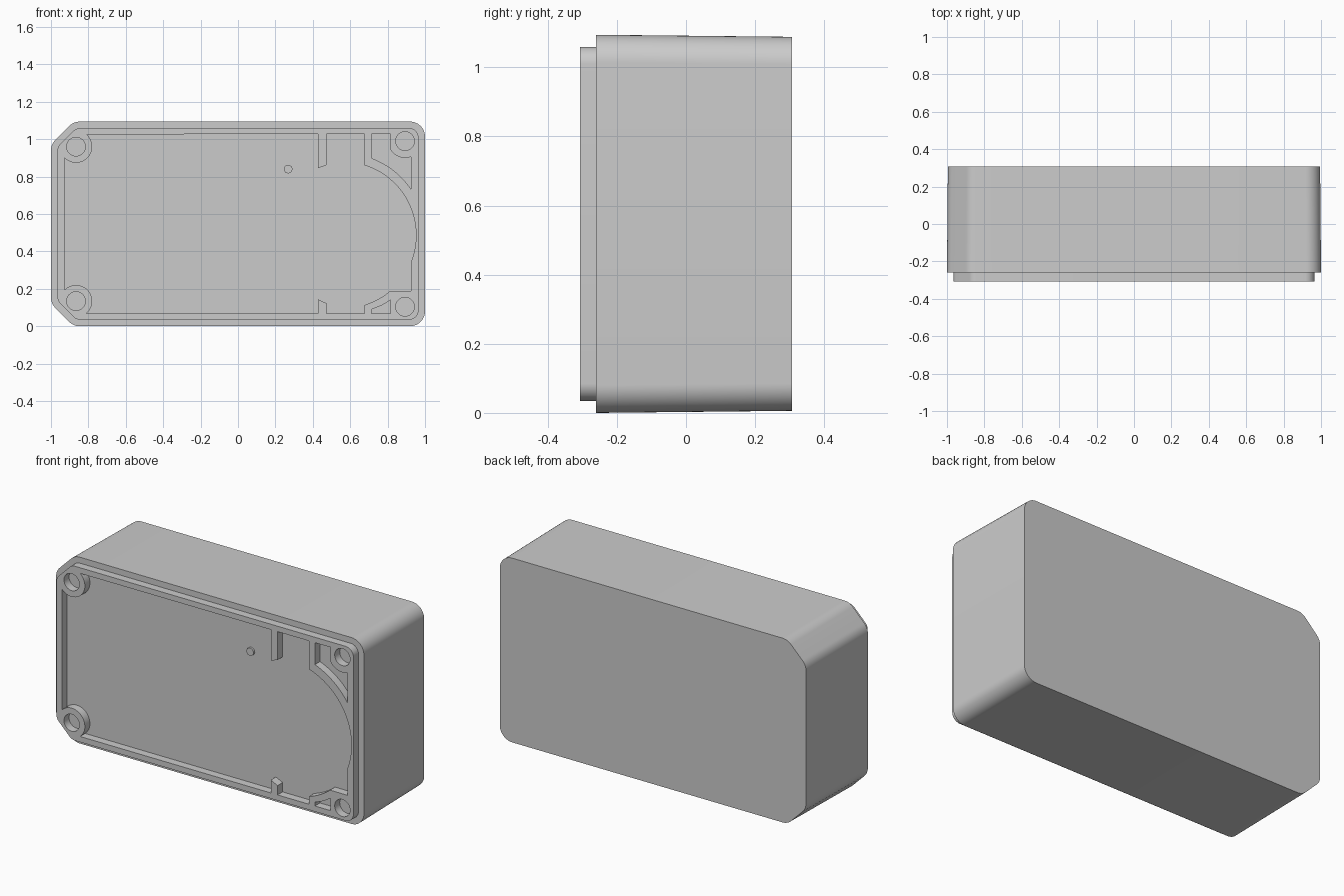
import bpy
import bmesh
from math import sin, cos, radians
from mathutils import Vector

cube = bpy.data.objects.get("Cube")
if cube:
    bpy.data.objects.remove(cube, do_unlink=True)

COLOUR = (0.6, 0.6, 0.6, 1)
grey = bpy.data.materials.new("plain grey")
grey.use_nodes = True
grey.diffuse_color = COLOUR
grey.node_tree.nodes["Principled BSDF"].inputs["Base Color"].default_value = COLOUR

HEIGHT = 1.094
MID = HEIGHT / 2
FRONT, STEP, BACK = -0.307, -0.26, 0.307


def arc(cx, cz, r, a0, a1, n=24):
    """Points on an arc between two angles in degrees."""
    angles = [radians(a0 + (a1 - a0) * i / n) for i in range(n + 1)]
    return [(cx + r * cos(a), cz + r * sin(a)) for a in angles]


def circle(cx, cz, r, n=40):
    return arc(cx, cz, r, 0, 360, n)[:-1]


def rounded(corners, r, n=8):
    """Round every corner of a convex outline with radius r."""
    out = []
    for i, c in enumerate(corners):
        c = Vector(c)
        a = (Vector(corners[i - 1]) - c).normalized()
        b = (Vector(corners[(i + 1) % len(corners)]) - c).normalized()
        half = a.angle(b) / 2
        centre = c + (a + b).normalized() * (r / sin(half))
        reach = r * cos(half) / sin(half)
        p, q = c + a * reach - centre, c + b * reach - centre
        out += [tuple(centre + p.lerp(q, k / n).normalized() * r) for k in range(n + 1)]
    return out


def outline(inset, chamfer, r):
    """Case outline: cut corners on the right side, round ones on the left."""
    x, lo, hi = 1 - inset, inset, HEIGHT - inset
    return rounded([(x, lo), (x, hi), (chamfer - x, hi), (-x, hi - chamfer),
                    (-x, lo + chamfer), (chamfer - x, lo)], r)


def finish(obj):
    """Clean the mesh, colour it and keep sharp edges."""
    bm = bmesh.new()
    bm.from_mesh(obj.data)
    bmesh.ops.remove_doubles(bm, verts=bm.verts, dist=0.0002)
    bmesh.ops.recalc_face_normals(bm, faces=bm.faces)
    bm.to_mesh(obj.data)
    bm.free()
    obj.data.materials.clear()
    obj.data.materials.append(grey)
    bpy.ops.object.select_all(action='DESELECT')
    obj.select_set(True)
    bpy.context.view_layer.objects.active = obj
    bpy.ops.object.shade_smooth_by_angle(angle=radians(30))


def plate(name, loops, y0, y1):
    """Flat plate with holes, extruded from y0 to y1."""
    curve = bpy.data.curves.new(name, 'CURVE')
    curve.dimensions = '2D'
    curve.fill_mode = 'BOTH'
    curve.extrude = (y1 - y0) / 2
    for loop in loops:
        spline = curve.splines.new('POLY')
        spline.points.add(len(loop) - 1)
        for point, (x, z) in zip(spline.points, loop):
            point.co = (x, z, 0, 1)
        spline.use_cyclic_u = True
    obj = bpy.data.objects.new(name, curve)
    bpy.context.collection.objects.link(obj)
    obj.rotation_euler.x = radians(90)
    obj.location.y = (y0 + y1) / 2
    bpy.ops.object.select_all(action='DESELECT')
    obj.select_set(True)
    bpy.context.view_layer.objects.active = obj
    bpy.ops.object.convert(target='MESH')
    finish(bpy.context.view_layer.objects.active)


# Case body, with a slight draft towards the back
bm = bmesh.new()
profile = outline(0, 0.121, 0.08)
front = [bm.verts.new((x, STEP, z)) for x, z in profile]
back = [bm.verts.new((x * 0.995, BACK, MID + (z - MID) * 0.989)) for x, z in profile]
bm.faces.new(front)
bm.faces.new(back)
for i in range(len(front)):
    bm.faces.new((front[i - 1], front[i], back[i], back[i - 1]))
mesh = bpy.data.meshes.new("case_body")
bm.to_mesh(mesh)
bm.free()
body = bpy.data.objects.new("case_body", mesh)
bpy.context.collection.objects.link(body)
finish(body)

# Recess outline: wall, screw bosses, ribs and the round seat
TOP, LOW, SIDE = 1.027, 0.068, 0.925
BOSS_X, BOSS_LOW = -0.866, 0.134
BOSS_TOP = HEIGHT - BOSS_LOW
SEAT = (0.561, 0.487)
recess = arc(BOSS_X, BOSS_TOP, 0.086, -136, 50)
recess += [(0.428, TOP), (0.428, 0.845), (0.472, 0.861), (0.472, TOP), (0.675, TOP)]
recess += arc(*SEAT, 0.391, 73, -21.5, 40)
recess += [(SIDE, 0.187)]
recess += arc(*SEAT, 0.391, -50, -73, 10)
recess += [(0.675, LOW), (0.472, LOW), (0.472, 0.123), (0.428, 0.144), (0.428, LOW)]
recess += arc(BOSS_X, BOSS_LOW, 0.086, -50, 136)

# Small pockets behind the seat wall
upper_pocket = [(0.715, TOP), (0.815, TOP)]
upper_pocket += arc(0.893, 0.99, 0.09, 210, 291, 12)
upper_pocket += arc(*SEAT, 0.439, 34, 69.5, 16)
lower_pocket = [(0.715, LOW), (0.715, 0.09), (0.77, 0.112), (0.815, 0.14), (0.815, LOW)]

# Raised lip with screw holes
holes = [circle(x, z, 0.05) for x, z in
         ((BOSS_X, BOSS_TOP), (BOSS_X, BOSS_LOW), (0.893, 0.99), (0.893, 0.104))]
plate("front_lip", [outline(0.035, 0.1, 0.05), recess, upper_pocket, lower_pocket] + holes,
      FRONT, STEP)

# Small locating pin on the recess floor
plate("locating_pin", [circle(0.268, 0.84, 0.023, 16)], STEP - 0.012, STEP)
